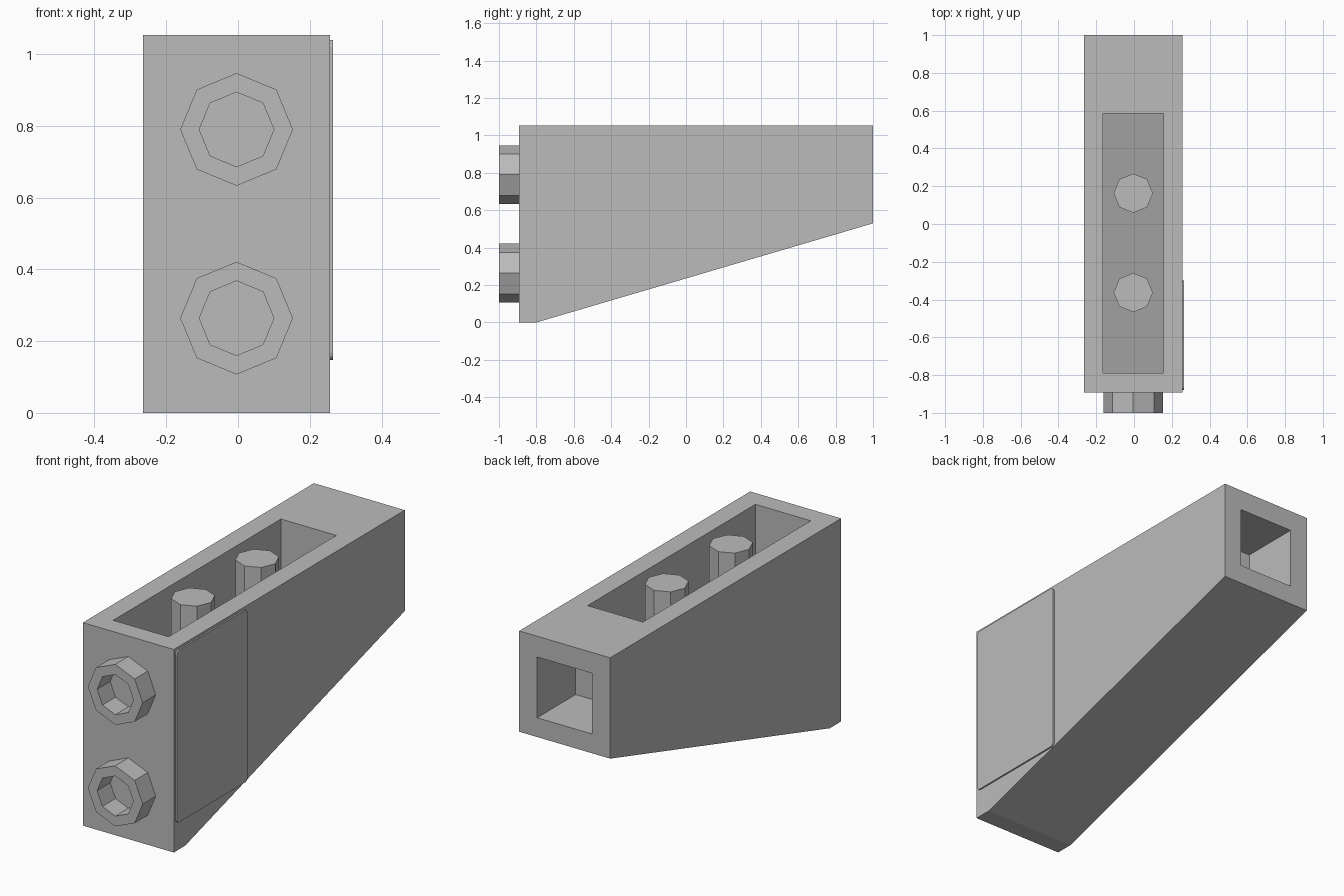
import bpy
import bmesh
from math import cos, sin, pi
from mathutils import Vector

cube = bpy.data.objects.get("Cube")
if cube:
    bpy.data.objects.remove(cube, do_unlink=True)

GREY = (0.5, 0.5, 0.5, 1.0)
grey = bpy.data.materials.new("light_grey")
grey.use_nodes = True
grey.diffuse_color = GREY
grey.node_tree.nodes["Principled BSDF"].inputs["Base Color"].default_value = GREY

MID = -0.004                      # centre line of the body
LEFT, RIGHT = 0.257, -0.265       # body sides
FRONT, BACK, TOP = -0.893, 1.0, 1.053
SLOPE = 0.53 / 1.8                # rise of the underside


def finish(name, bm):
    bmesh.ops.recalc_face_normals(bm, faces=bm.faces[:])
    mesh = bpy.data.meshes.new(name)
    bm.to_mesh(mesh)
    bm.free()
    mesh.materials.append(grey)
    obj = bpy.data.objects.new(name, mesh)
    bpy.context.collection.objects.link(obj)
    return obj


def prism(name, outline, start, depth):
    """Extrude a closed 3D outline from its start offset along depth."""
    bm = bmesh.new()
    face = bm.faces.new([bm.verts.new(Vector(p) + Vector(start)) for p in outline])
    ext = bmesh.ops.extrude_face_region(bm, geom=[face])
    moved = [v for v in ext["geom"] if isinstance(v, bmesh.types.BMVert)]
    bmesh.ops.translate(bm, verts=moved, vec=depth)
    return finish(name, bm)


def side_prism(name, profile, x0, x1):
    return prism(name, [(0, y, z) for y, z in profile], (x0, 0, 0), (x1 - x0, 0, 0))


def octagon(radius):
    return [(radius * cos(i * pi / 4), radius * sin(i * pi / 4)) for i in range(8)]


def stud(name, z, outer=0.157, inner=0.104):
    """Hollow eight-sided stud on the front face."""
    bm = bmesh.new()
    rings = [[bm.verts.new((MID + a, y, z + b)) for a, b in octagon(r)]
             for r, y in ((outer, FRONT), (outer, -1), (inner, -1), (inner, FRONT))]
    for r0, r1 in zip(rings, rings[1:]):
        for i in range(8):
            j = (i + 1) % 8
            bm.faces.new((r0[i], r0[j], r1[j], r1[i]))
    return finish(name, bm)


# Body with sloping underside
body = side_prism("body", [(FRONT, 0), (-0.8, 0), (BACK, 0.53), (BACK, TOP), (FRONT, TOP)],
                  RIGHT, LEFT)


# Open cavity in the top, square pocket in the back
def floor_z(y):
    return 0.108 + SLOPE * (y + 0.79)


cutters = [
    side_prism("cavity_cutter", [(-0.79, floor_z(-0.79)), (0.585, floor_z(0.585)),
                                 (0.585, 1.2), (-0.79, 1.2)], MID - 0.159, MID + 0.159),
    side_prism("pocket_cutter", [(0.685, 0.63), (1.1, 0.63), (1.1, 0.945), (0.685, 0.945)],
               MID - 0.158, MID + 0.158),
]
for cutter in cutters:
    cutter.hide_render = True
    mod = body.modifiers.new(cutter.name, 'BOOLEAN')
    mod.operation = 'DIFFERENCE'
    mod.solver = 'EXACT'
    mod.object = cutter
cut_mesh = bpy.data.meshes.new_from_object(
    body.evaluated_get(bpy.context.evaluated_depsgraph_get()))
body.modifiers.clear()
body.data = cut_mesh
for cutter in cutters:
    bpy.data.objects.remove(cutter, do_unlink=True)

# Pillars inside the cavity
for name, y in (("front_pillar", -0.363), ("back_pillar", 0.163)):
    base = floor_z(y) - 0.054
    prism(name, [(a, b, 0) for a, b in octagon(0.104)], (MID, y, base), (0, 0, TOP - base))

# Front studs
stud("lower_stud", 0.264)
stud("upper_stud", 0.79)

# Thin round-cornered panel on the left side
R = 0.02
corners = ((-0.3, 1.04, 0), (-0.88, 1.04, 1), (-0.88, 0.147, 2), (-0.3, 0.147, 3))
outline = []
for y, z, quarter in corners:
    cy = y - R if quarter in (0, 3) else y + R
    cz = z - R if quarter in (0, 1) else z + R
    for step in range(4):
        a = (quarter + step / 3) * pi / 2
        outline.append((cy + R * cos(a), cz + R * sin(a)))
side_prism("side_panel", outline, LEFT - 0.001, LEFT + 0.008)
